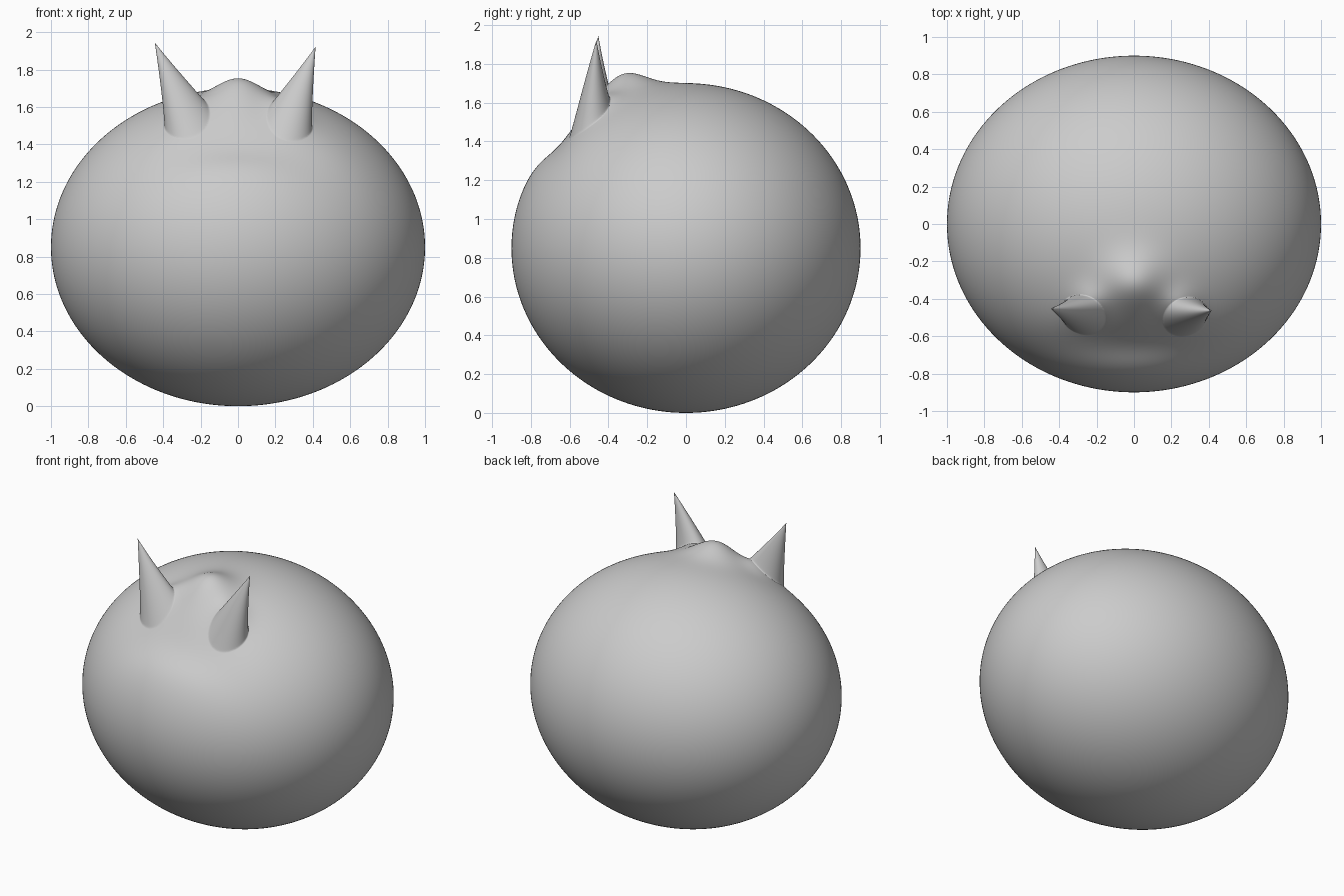
import bpy
import bmesh
from math import exp, radians
from mathutils import Vector

cube = bpy.data.objects.get("Cube")
if cube:
    bpy.data.objects.remove(cube, do_unlink=True)

RADII = Vector((1.0, 0.9, 0.85))
HORNS = [  # base centre (x, y), tip
    ((-0.275, -0.49), Vector((-0.445, -0.452, 1.945))),
    ((0.28, -0.50), Vector((0.415, -0.462, 1.925))),
]
HORN_RADIUS = 0.125

clay = bpy.data.materials.new("clay_grey")
clay.use_nodes = True
colour = (0.6, 0.6, 0.6, 1)
clay.diffuse_color = colour
clay.node_tree.nodes["Principled BSDF"].inputs["Base Color"].default_value = colour


def surface(x, y):
    """Point on the upper half of the plain body."""
    h = max(0.0, 1 - (x / RADII.x) ** 2 - (y / RADII.y) ** 2) ** 0.5
    return Vector((x, y, RADII.z * (1 + h)))


def blob(co, x, y, sx, sy):
    """Soft round falloff seen from above."""
    return exp(-((co.x - x) / sx) ** 2 / 2 - ((co.y - y) / sy) ** 2 / 2)


# Body
bm = bmesh.new()
bmesh.ops.create_icosphere(bm, subdivisions=7, radius=1)
for v in bm.verts:
    v.co = Vector(c * r for c, r in zip(v.co, RADII))
    v.co.z += RADII.z

# Finer mesh where the horns are pulled out
for reach in (1.5, 1.2):
    edges = [e for e in bm.edges if any(
        (e.verts[0].co - surface(*base)).length < HORN_RADIUS * reach
        for base, tip in HORNS)]
    bmesh.ops.subdivide_edges(bm, edges=edges, cuts=1, use_grid_fill=True)
bmesh.ops.triangulate(bm, faces=[f for f in bm.faces if len(f.verts) > 3])

# Horn pulls, measured on the plain body
pulls = []
for base, tip in HORNS:
    centre = surface(*base)
    root = min(bm.verts, key=lambda v: (v.co - centre).length).co.copy()
    pulls.append((root, tip - root))

for v in bm.verts:
    co = v.co.copy()
    if co.z < RADII.z:
        continue
    # Brow bump and the hollow in front of it
    v.co.z += 0.105 * blob(co, 0, -0.33, 0.12, 0.11)
    v.co.z -= 0.055 * blob(co, 0, -0.66, 0.28, 0.08)
    # Horns with a soft flare toward the middle and back
    for root, pull in pulls:
        t = max(0.0, 1 - (co - root).length / HORN_RADIUS)
        v.co += pull * t ** 1.12
        side = 1 if root.x > 0 else -1
        v.co.z += 0.05 * (1 - t) * blob(co, root.x - 0.03 * side, root.y + 0.06, 0.07, 0.07)

mesh = bpy.data.meshes.new("horned_body")
bm.to_mesh(mesh)
bm.free()
mesh.materials.append(clay)
body = bpy.data.objects.new("horned_body", mesh)
bpy.context.collection.objects.link(body)
bpy.context.view_layer.objects.active = body
body.select_set(True)
bpy.ops.object.shade_smooth_by_angle(angle=radians(70))
